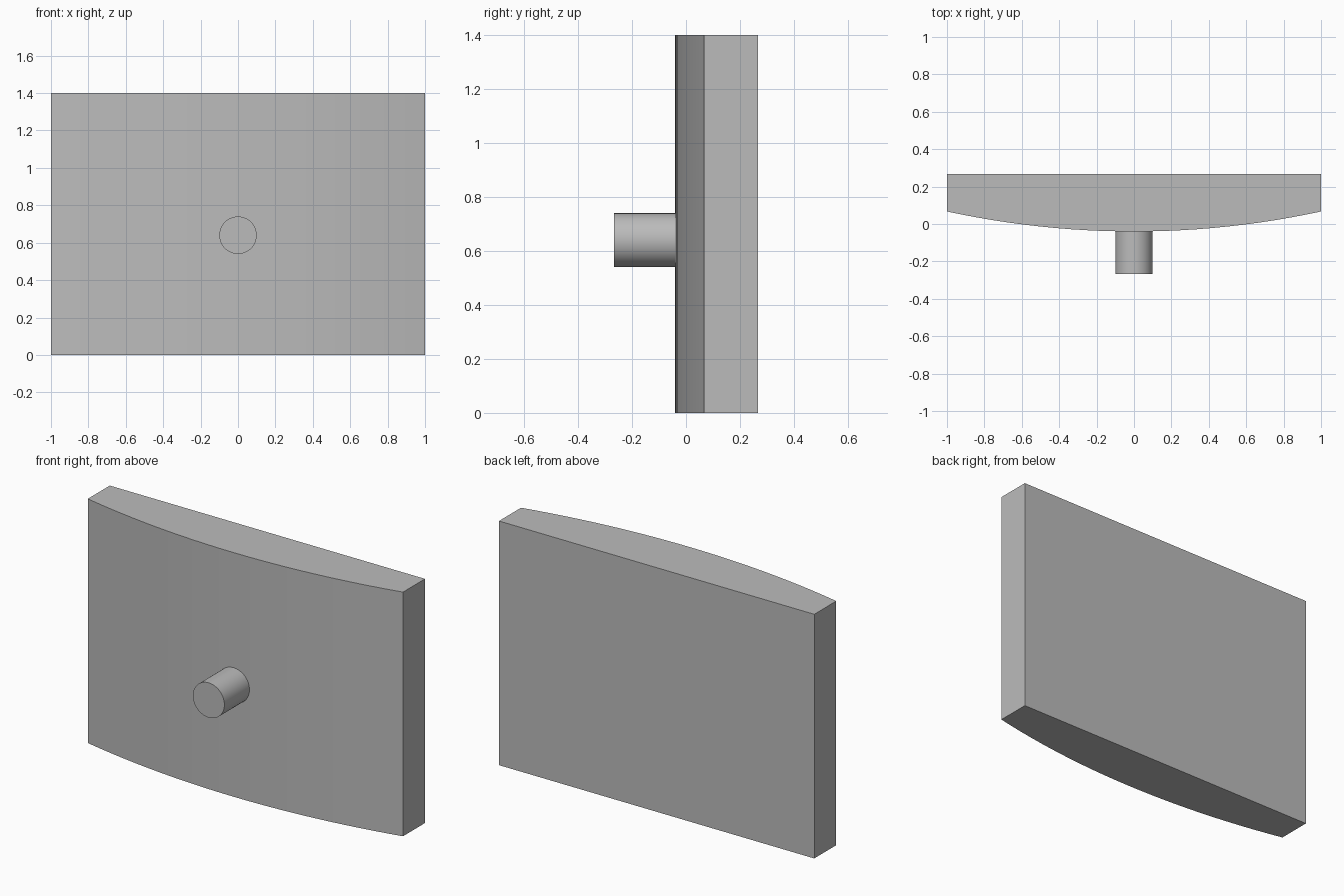
import bpy
import bmesh
import math
from mathutils import Matrix

HEIGHT = 1.4
BACK_Y = 0.266
EDGE_Y = 0.067
FRONT_Y = -0.04
SEGMENTS = 24

cube = bpy.data.objects.get("Cube")
if cube:
    bpy.data.objects.remove(cube, do_unlink=True)

grey = bpy.data.materials.new("plain grey")
grey.use_nodes = True
colour = (0.5, 0.5, 0.5, 1)
grey.diffuse_color = colour
grey.node_tree.nodes["Principled BSDF"].inputs["Base Color"].default_value = colour


def finish(name, bm):
    """Turn a bmesh into a smooth-shaded object with sharp edges kept."""
    bmesh.ops.recalc_face_normals(bm, faces=bm.faces)
    mesh = bpy.data.meshes.new(name)
    bm.to_mesh(mesh)
    bm.free()
    mesh.materials.append(grey)
    obj = bpy.data.objects.new(name, mesh)
    bpy.context.collection.objects.link(obj)
    bpy.ops.object.select_all(action='DESELECT')
    obj.select_set(True)
    bpy.context.view_layer.objects.active = obj
    bpy.ops.object.shade_smooth_by_angle(angle=math.radians(30))
    return obj


# Panel: flat back, short straight ends and a shallow circular bow in front
sagitta = EDGE_Y - FRONT_Y
radius = (1 + sagitta ** 2) / (2 * sagitta)
half_angle = math.asin(1 / radius)
profile = [(1, BACK_Y), (-1, BACK_Y)]
for i in range(SEGMENTS + 1):
    a = half_angle * (2 * i / SEGMENTS - 1)
    profile.append((radius * math.sin(a), FRONT_Y + radius * (1 - math.cos(a))))

bm = bmesh.new()
base = bm.faces.new([bm.verts.new((x, y, 0)) for x, y in profile])
extruded = bmesh.ops.extrude_face_region(bm, geom=[base], use_keep_orig=True)
top = [v for v in extruded["geom"] if isinstance(v, bmesh.types.BMVert)]
bmesh.ops.translate(bm, vec=(0, 0, HEIGHT), verts=top)
finish("curved_panel", bm)

# Peg: round post standing out from the middle of the bowed face
peg_front, peg_back = -BACK_Y, FRONT_Y + 0.02
bm = bmesh.new()
bmesh.ops.create_cone(
    bm, cap_ends=True, segments=48, radius1=0.1, radius2=0.1,
    depth=peg_back - peg_front,
    matrix=Matrix.Translation((0, (peg_front + peg_back) / 2, 0.64))
    @ Matrix.Rotation(math.pi / 2, 4, 'X'))
finish("front_peg", bm)
